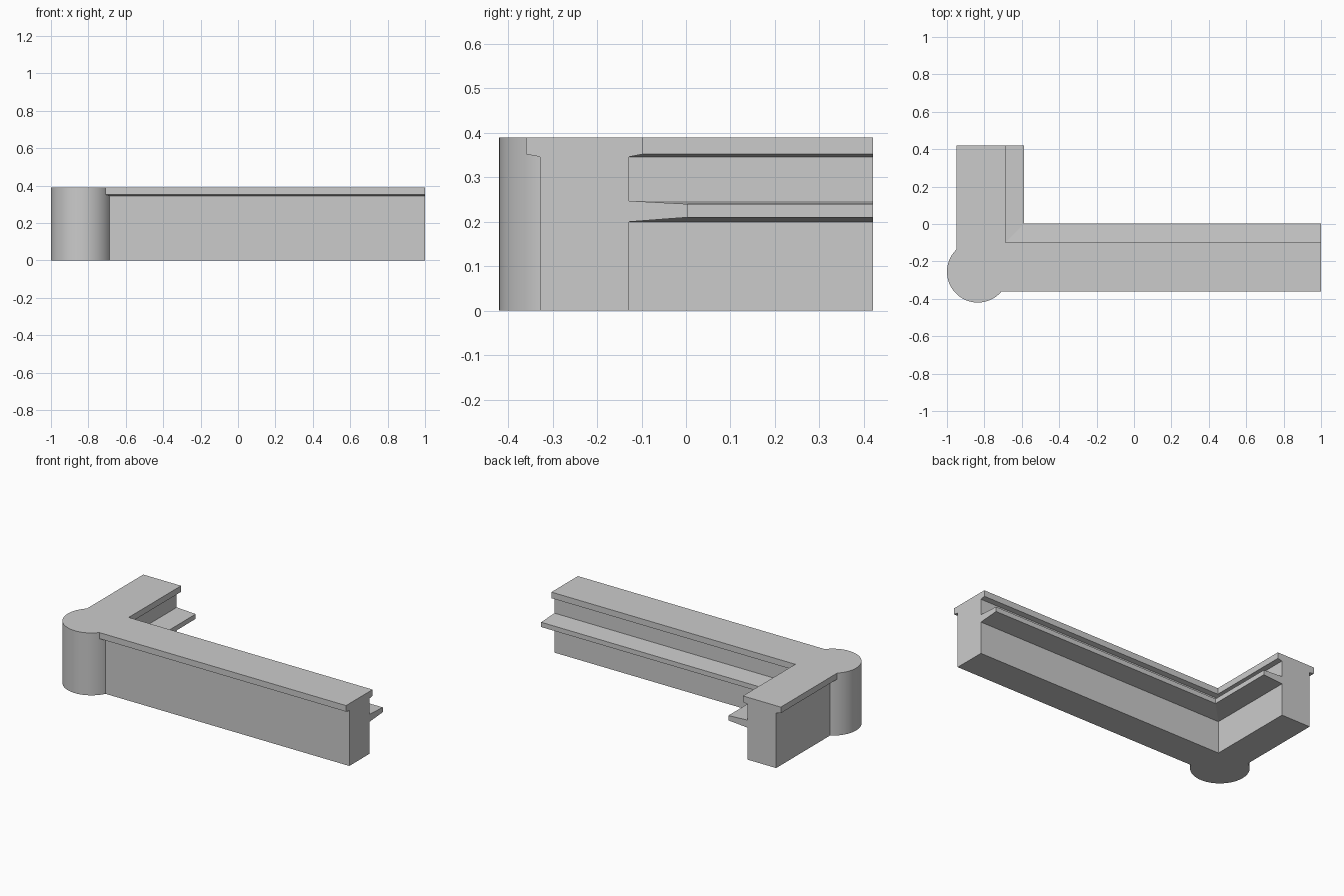
import bpy, bmesh

if "Cube" in bpy.data.objects:
    bpy.data.objects.remove(bpy.data.objects["Cube"])

HEIGHT = 0.39
MITRE = -0.59      # the side wall mirrors the front wall about x = y + MITRE


def finish(bm, name, smooth=False):
    bmesh.ops.recalc_face_normals(bm, faces=bm.faces)
    mesh = bpy.data.meshes.new(name)
    bm.to_mesh(mesh)
    bm.free()
    ob = bpy.data.objects.new(name, mesh)
    bpy.context.collection.objects.link(ob)
    if smooth:
        bpy.ops.object.select_all(action='DESELECT')
        ob.select_set(True)
        bpy.context.view_layer.objects.active = ob
        bpy.ops.object.shade_smooth_by_angle()
    return ob


# Wall cross-section (y, z): outer cap, body, inner walkway ledge, inner cap
profile = [(-0.36, HEIGHT), (-0.36, 0.352), (-0.328, 0.346), (-0.328, 0),
           (-0.128, 0), (-0.128, 0.20), (0.003, 0.21), (0.003, 0.24),
           (-0.128, 0.247), (-0.128, 0.346), (-0.098, 0.352), (-0.098, HEIGHT)]

# L-shaped wall: the section swept from the right end, round the mitre, to the back end
bm = bmesh.new()
rings = []
for station in (lambda u: (1.0, u), lambda u: (u + MITRE, u), lambda u: (u + MITRE, 0.42)):
    rings.append([bm.verts.new((*station(u), z)) for u, z in profile])
n = len(profile)
for a, b in zip(rings, rings[1:]):
    for i in range(n):
        j = (i + 1) % n
        bm.faces.new((a[i], a[j], b[j], b[i]))
bm.faces.new(rings[0])
bm.faces.new(rings[-1])
finish(bm, "corner_wall")

# Round corner tower
bm = bmesh.new()
bmesh.ops.create_cone(bm, cap_ends=True, segments=64, radius1=0.165, radius2=0.165, depth=HEIGHT)
bmesh.ops.translate(bm, verts=bm.verts, vec=(-0.835, -0.255, HEIGHT / 2))
finish(bm, "corner_tower", smooth=True)
